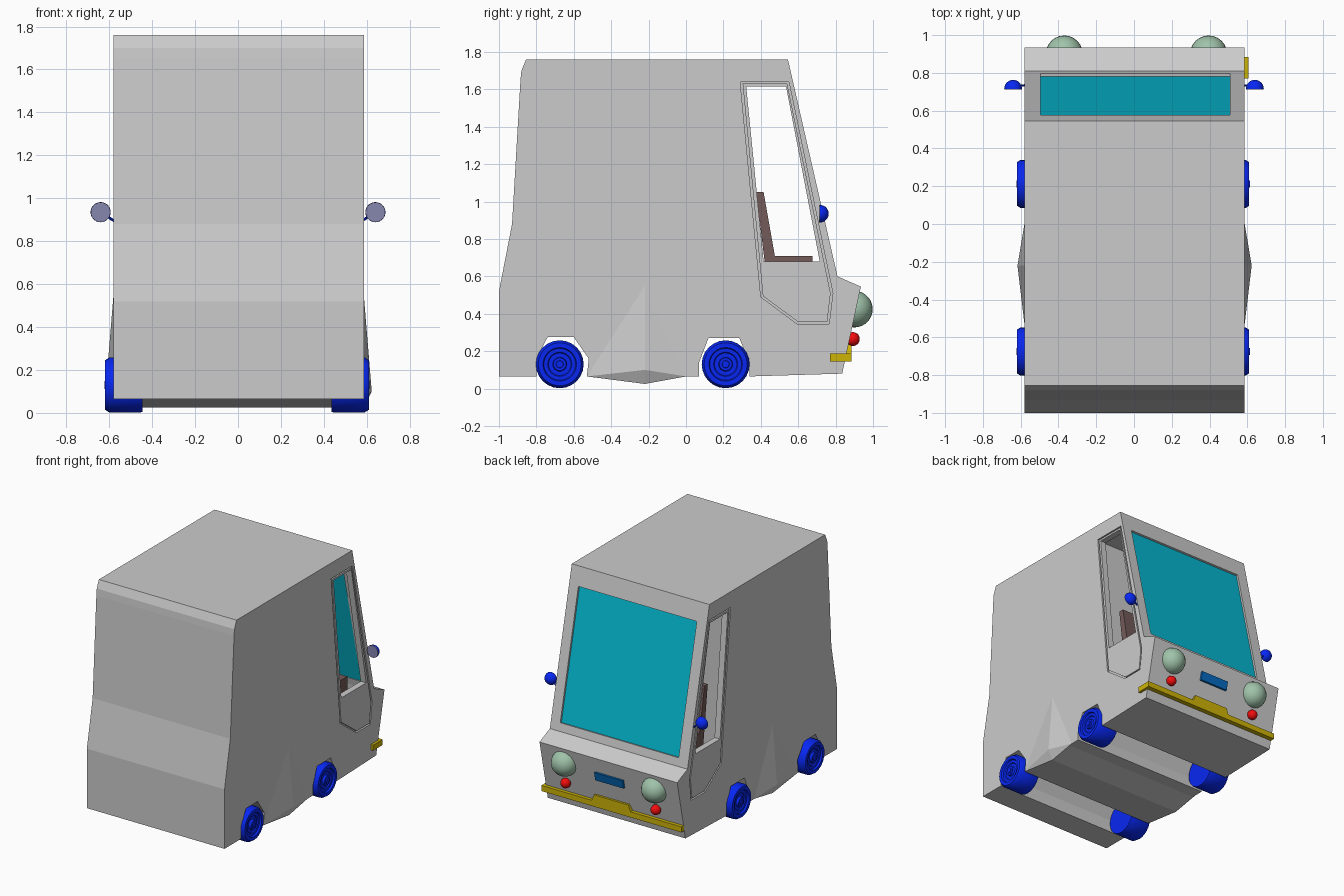
import bpy, bmesh, math
from mathutils import Vector, Matrix

if "Cube" in bpy.data.objects:
    bpy.data.objects.remove(bpy.data.objects["Cube"])

CX, HW = 0.003, 0.583   # body centre and half width


def material(name, rgb):
    m = bpy.data.materials.new(name)
    m.diffuse_color = (*[c ** 2.2 for c in rgb], 1)
    m.use_nodes = True
    m.node_tree.nodes["Principled BSDF"].inputs["Base Color"].default_value = m.diffuse_color
    return m


BLUE = material("blue", (0.06, 0.17, 0.95))
GLASS = material("glass_cyan", (0.05, 0.72, 0.82))
LAMP = material("lamp_green", (0.62, 0.76, 0.66))
RED = material("red", (0.95, 0.08, 0.08))
YELLOW = material("yellow", (0.8, 0.7, 0.06))
PLATE = material("plate_blue", (0.05, 0.42, 0.75))
BROWN = material("brown", (0.45, 0.36, 0.35))
MIRROR = material("mirror_grey", (0.52, 0.52, 0.68))


def finish(name, bm, mat=None, smooth=False):
    bmesh.ops.recalc_face_normals(bm, faces=bm.faces)
    me = bpy.data.meshes.new(name)
    bm.to_mesh(me)
    bm.free()
    ob = bpy.data.objects.new(name, me)
    bpy.context.collection.objects.link(ob)
    if mat:
        me.materials.append(mat)
    if smooth:
        bpy.context.view_layer.objects.active = ob
        bpy.ops.object.select_all(action='DESELECT')
        ob.select_set(True)
        bpy.ops.object.shade_smooth_by_angle(angle=math.radians(35))
    return ob


def prism(name, pts, a, b, mat=None, axis='x'):
    """Extrude a profile: (y, z) along x, or (x, z) along y."""
    bm = bmesh.new()
    put = (lambda p, t: (t, p[0], p[1])) if axis == 'x' else (lambda p, t: (p[0], t, p[1]))
    f = bm.faces.new([bm.verts.new(put(p, a)) for p in pts])
    ext = bmesh.ops.extrude_face_region(bm, geom=[f])["geom"]
    shift = Vector((b - a, 0, 0)) if axis == 'x' else Vector((0, b - a, 0))
    bmesh.ops.translate(bm, vec=shift, verts=[v for v in ext if isinstance(v, bmesh.types.BMVert)])
    return finish(name, bm, mat)


def rect(u0, u1, v0, v1):
    return [(u0, v0), (u1, v0), (u1, v1), (u0, v1)]


def cut(ob, cutter):
    """Subtract the cutter, bake the result and drop the cutter."""
    mod = ob.modifiers.new("cut", 'BOOLEAN')
    mod.operation, mod.object, mod.solver = 'DIFFERENCE', cutter, 'EXACT'
    dg = bpy.context.evaluated_depsgraph_get()
    dg.update()
    me = bpy.data.meshes.new_from_object(ob.evaluated_get(dg))
    ob.modifiers.clear()
    ob.data = me
    bpy.data.objects.remove(cutter)


def sphere(name, loc, r, mat, half=False):
    bm = bmesh.new()
    bmesh.ops.create_uvsphere(bm, u_segments=24, v_segments=14, radius=r)
    if half:
        bmesh.ops.bisect_plane(bm, geom=bm.verts[:] + bm.edges[:] + bm.faces[:],
                               plane_co=(0, 0, 0), plane_no=(0, 1, 0), clear_inner=True)
    bmesh.ops.translate(bm, vec=loc, verts=bm.verts)
    return finish(name, bm, mat, True)


def cylinder(name, p, q, r, mat, n=24):
    p, q = Vector(p), Vector(q)
    bm = bmesh.new()
    bmesh.ops.create_cone(bm, cap_ends=True, segments=n, radius1=r, radius2=r, depth=(q - p).length)
    rot = (q - p).to_track_quat('Z', 'Y').to_matrix().to_4x4()
    bmesh.ops.transform(bm, matrix=Matrix.Translation((p + q) / 2) @ rot, verts=bm.verts)
    return finish(name, bm, mat, True)


# Body: side profile with through wheel arches and a shallow belly ridge
profile = [(-1, .065), (-1, .52), (-.93, .88), (-.885, 1.65), (-.88, 1.70), (-.855, 1.76),
           (.545, 1.76), (.81, .60), (.935, .545), (.835, .08), (.34, .065),
           (.335, .15), (.285, .27), (.12, .27), (.07, .14), (.07, .065),
           (-.03, .065), (-.22, .025), (-.53, .065),
           (-.52, .16), (-.6, .275), (-.74, .275), (-.8, .16), (-.8, .065)]
body = prism("van_body", profile, CX - HW, CX + HW)
cabin = [(.2, .35), (.2, 1.70), (.52, 1.70), (.775, .60), (.80, .35)]
cut(body, prism("cabin_cutter", cabin, CX - .535, CX + .535))

# Windscreen opening and glass
top, low, n = Vector((.577, 1.62)), Vector((.796, .66)), Vector((.975, .223))


def screen(d0, d1):
    return [top + n * d0, top + n * d1, low + n * d1, low + n * d0]


cut(body, prism("screen_cutter", screen(-.1, .1), -.495, .508))
prism("windscreen", screen(-.03, -.015), -.497, .51, GLASS)

# Doors: recess in the body, slightly smaller panel, open window
outline = [(.29, 1.64), (.55, 1.64), (.785, .51), (.765, .345), (.595, .345), (.40, .49)]
panel = [(.303, 1.63), (.541, 1.63), (.773, .51), (.755, .356), (.60, .356), (.411, .495)]
window = [(.322, 1.615), (.535, 1.615), (.715, .68), (.415, .68)]
for s, side in ((-1, "left"), (1, "right")):
    cut(body, prism("recess_cutter", outline, CX + s * .568, CX + s * .65))
    cut(body, prism("window_cutter", window, CX + s * .5, CX + s * .65))
    door = prism(side + "_door", panel, CX + s * .567, CX + s * .582)
    cut(door, prism("window_cutter", window, CX + s * .5, CX + s * .65))

    # Flared sill between the wheels
    bm = bmesh.new()
    a, b, c, k, p = [bm.verts.new((CX + s * x, y, z)) for x, y, z in
                     ((HW, -.53, .065), (HW, 0, .065), (HW, -.22, .55), (HW, -.22, .025), (.62, -.22, .1))]
    for f in ((a, c, p), (c, b, p), (b, k, p), (k, a, p), (a, k, b, c)):
        bm.faces.new(f)
    finish(side + "_sill", bm)

    # Seat
    seat = [(.375, 1.05), (.415, 1.05), (.475, .71), (.675, .71), (.675, .60), (.43, .60)]
    prism(side + "_seat", seat, CX + s * .1, CX + s * .45, BROWN)
    prism(side + "_seat_base", rect(.45, .65, .34, .61), CX + s * .13, CX + s * .42, BROWN)

    # Lamps
    lx = .013 + s * .382
    sphere(side + "_headlamp", (lx, .90, .425), .098, LAMP)
    sphere(side + "_indicator", (lx, .892, .265), .037, RED)

    # Wing mirror
    mx = s * .64
    sphere(side + "_mirror_shell", (mx, .716, .935), .047, BLUE, half=True)
    cylinder(side + "_mirror_glass", (mx, .712, .935), (mx, .718, .935), .046, MIRROR)
    cylinder(side + "_mirror_arm", (s * .57, .735, .89), (s * .625, .73, .925), .006, BLUE, 8)

    # Wheels: lathed tyre with recessed rim and hub
    ring = [(0, 0), (.125, 0), (.128, .01), (.128, .155), (.115, .175), (.09, .175), (.085, .162),
            (.065, .162), (.06, .154), (.038, .154), (.034, .172), (.02, .172), (.018, .178), (0, .178)]
    for y, end in ((-.675, "rear"), (.212, "front")):
        bm = bmesh.new()
        vs = [bm.verts.new((-.005 + s * (.44 + t), y, .13 + r)) for r, t in ring]
        es = [bm.edges.new(e) for e in zip(vs, vs[1:])]
        bmesh.ops.spin(bm, geom=vs + es, cent=(0, y, .13), axis=(1, 0, 0),
                       angle=math.tau, steps=24, use_merge=True)
        bmesh.ops.remove_doubles(bm, verts=bm.verts, dist=1e-4)
        finish(f"{side}_{end}_wheel", bm, BLUE, True)

# Bumper with raised middle, and its return round the right corner
bar = [(-.58, .145), (.605, .145), (.605, .188), (.18, .188), (.16, .235),
       (-.13, .235), (-.15, .188), (-.58, .188)]
prism("bumper", bar, .84, .885, YELLOW, 'y')
prism("bumper_return", rect(.575, .605, .145, .188), .77, .845, YELLOW, 'y')

# Number plate lying on the sloped nose
prism("number_plate", [(.88, .365), (.912, .365), (.926, .43), (.894, .43)], -.11, .13, PLATE)
